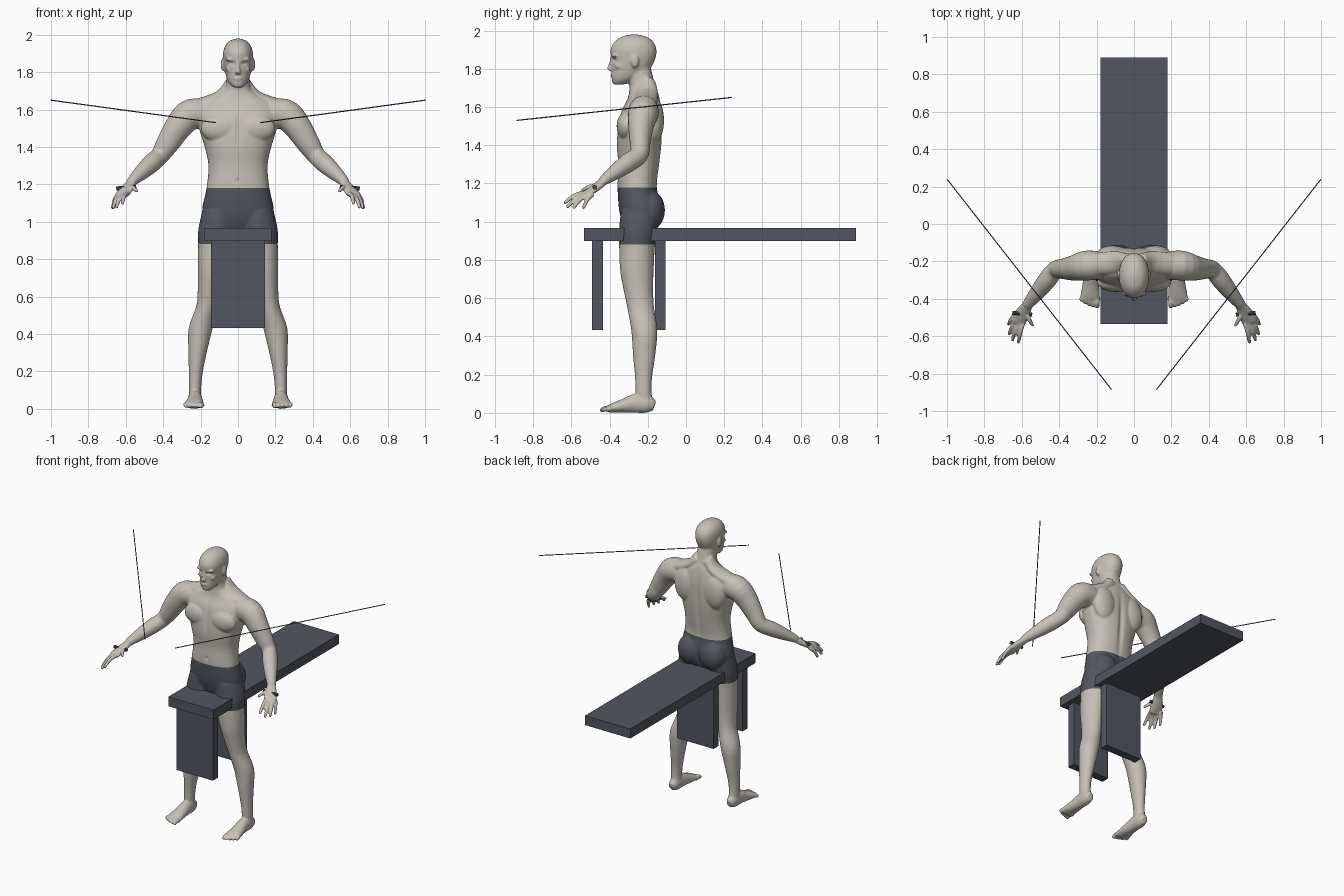
import bpy, bmesh, math
from mathutils import Vector, Matrix

cube = bpy.data.objects.get("Cube")
if cube:
    bpy.data.objects.remove(cube)


def material(name, color):
    m = bpy.data.materials.new(name)
    m.use_nodes = True
    m.diffuse_color = (*color, 1)
    bsdf = m.node_tree.nodes["Principled BSDF"]
    bsdf.inputs["Base Color"].default_value = (*color, 1)
    bsdf.inputs["Roughness"].default_value = 0.8
    return m


skin = material("warm grey skin", (0.56, 0.53, 0.47))
slate = material("dark slate", (0.085, 0.093, 0.115))


def make_object(name, bm, *mats):
    mesh = bpy.data.meshes.new(name)
    bm.to_mesh(mesh)
    bm.free()
    ob = bpy.data.objects.new(name, mesh)
    bpy.context.collection.objects.link(ob)
    for m in mats:
        mesh.materials.append(m)
    return ob


def spline(rings, steps=4):
    """Catmull-Rom interpolation through the ring tuples."""
    out = []
    for i in range(len(rings) - 1):
        p = [rings[max(i - 1, 0)], rings[i], rings[i + 1], rings[min(i + 2, len(rings) - 1)]]
        for s in range(steps):
            t = s / steps
            out.append([b + 0.5 * t * (c - a + t * (2*a - 5*b + 4*c - d + t * (3*(b - c) + d - a)))
                        for a, b, c, d in zip(*p)])
    return out + [list(rings[-1])]


def loft(bm, rings, side=1, flat=True, square=2.0, n=28):
    """Closed loft through (x, y, z, half width, half depth) rings."""
    pts = spline(rings)
    centres = [Vector(p[:3]) for p in pts]
    loops = []
    for i, p in enumerate(pts):
        if flat:
            a, b = Vector((1, 0, 0)), Vector((0, 1, 0))
        else:
            t = (centres[min(i + 1, len(pts) - 1)] - centres[max(i - 1, 0)]).normalized()
            a = t.cross(Vector((0, 0, 1))).normalized()
            b = a.cross(t)
        loop = []
        for k in range(n):
            c, s = math.cos(math.tau * k / n), math.sin(math.tau * k / n)
            v = (centres[i] + a * p[3] * math.copysign(abs(c) ** (2 / square), c)
                 + b * p[4] * math.copysign(abs(s) ** (2 / square), s))
            loop.append(bm.verts.new((v.x * side, v.y, v.z)))
        loops.append(loop)
    for l0, l1 in zip(loops, loops[1:]):
        for k in range(n):
            bm.faces.new((l0[k], l0[(k + 1) % n], l1[(k + 1) % n], l1[k]))
    bm.faces.new(loops[0])
    bm.faces.new(loops[-1])


def blob(bm, centre, size, side=1):
    mat = Matrix.Translation((centre[0] * side, *centre[1:])) @ Matrix.Diagonal((*size, 1))
    bmesh.ops.create_uvsphere(bm, u_segments=24, v_segments=16, radius=1, matrix=mat)


def finger(bm, start, end, r, side):
    a, b = Vector(start), Vector(end)
    mid = (a + b) / 2 + Vector((0.004, -0.004, 0.008))
    loft(bm, [(*a, r, r), (*mid, r, r), (*b, r * 0.8, r * 0.8)], side, False, n=12)
    blob(bm, b, (r * 0.8,) * 3, side)


body = bmesh.new()

# Torso and neck
loft(body, [(0, -.24, .96, .15, .08), (0, -.238, 1.05, .192, .11), (0, -.255, 1.18, .168, .103),
            (0, -.247, 1.3, .158, .108), (0, -.245, 1.4, .178, .117), (0, -.24, 1.5, .208, .115),
            (0, -.232, 1.58, .215, .105), (0, -.222, 1.64, .18, .085), (0, -.222, 1.68, .105, .075),
            (0, -.23, 1.72, .067, .067), (0, -.25, 1.81, .06, .065)], square=2.3, n=40)

# Head
loft(body, [(0, -.35, 1.718, .025, .03), (0, -.325, 1.745, .05, .063), (0, -.292, 1.79, .067, .096),
            (0, -.276, 1.85, .077, .115), (0, -.275, 1.9, .08, .12), (0, -.272, 1.94, .069, .102),
            (0, -.272, 1.966, .046, .068), (0, -.272, 1.979, .014, .02)], square=2.15, n=40)
# Nose, lips and chin
loft(body, [(0, -.388, 1.79, .018, .012), (0, -.397, 1.8, .016, .016),
            (0, -.393, 1.825, .009, .012), (0, -.386, 1.86, .008, .009)])
blob(body, (0, -.384, 1.768), (.025, .012, .006))
blob(body, (0, -.38, 1.757), (.022, .012, .006))
blob(body, (0, -.372, 1.735), (.022, .016, .016))

for s in (1, -1):
    # Face: brow, cheekbone and ear
    blob(body, (.034, -.372, 1.868), (.034, .018, .009), s)
    blob(body, (.045, -.352, 1.815), (.02, .02, .016), s)
    blob(body, (.081, -.268, 1.84), (.011, .022, .035), s)
    # Chest, shoulder blade, buttock and neck muscle
    blob(body, (.095, -.313, 1.5), (.105, .05, .075), s)
    blob(body, (.115, -.165, 1.53), (.085, .05, .12), s)
    blob(body, (.09, -.19, 1.06), (.092, .08, .105), s)
    loft(body, [(.03, -.2, 1.73, .04, .045), (.1, -.205, 1.665, .06, .035),
                (.24, -.22, 1.6, .06, .05)], s, False)
    # Arm
    loft(body, [(.13, -.222, 1.57, .07, .075), (.25, -.222, 1.575, .08, .083),
                (.32, -.235, 1.505, .068, .073), (.375, -.24, 1.42, .055, .062),
                (.42, -.245, 1.352, .048, .05), (.465, -.3, 1.31, .05, .05),
                (.52, -.37, 1.26, .041, .04), (.572, -.435, 1.212, .028, .025)], s, False)
    # Palm and fingers
    loft(body, [(.565, -.43, 1.214, .026, .022), (.592, -.47, 1.18, .038, .02),
                (.617, -.517, 1.147, .042, .017), (.622, -.53, 1.14, .034, .012)], s, False)
    for start, end in (((.642, -.487, 1.143), (.67, -.535, 1.075)),
                       ((.632, -.51, 1.143), (.667, -.587, 1.075)),
                       ((.612, -.525, 1.147), (.65, -.62, 1.078)),
                       ((.594, -.535, 1.153), (.617, -.632, 1.1)),
                       ((.572, -.465, 1.185), (.543, -.54, 1.165))):
        finger(body, start, end, .012, s)
    # Leg
    loft(body, [(.1, -.24, 1.06, .09, .1), (.112, -.25, .96, .1, .1), (.117, -.256, .88, .096, .094),
                (.135, -.257, .75, .08, .088), (.148, -.25, .65, .067, .078),
                (.165, -.237, .55, .058, .07), (.2, -.218, .43, .064, .068),
                (.216, -.219, .3, .049, .058), (.226, -.222, .19, .037, .045),
                (.23, -.222, .11, .033, .042), (.23, -.215, .04, .034, .044)], s)
    # Foot and toes
    loft(body, [(.23, -.165, .035, .022, .026), (.23, -.2, .046, .036, .046), (.23, -.26, .05, .038, .05),
                (.231, -.32, .038, .044, .038), (.234, -.38, .026, .052, .026),
                (.235, -.412, .019, .05, .017)], s, False)
    for i in range(5):
        x = .193 + .021 * i
        finger(body, (x, -.39, .018), (x + .003, -.44 + .004 * i * i * .5, .014),
               .015 if i == 0 else .0115, s)

bmesh.ops.recalc_face_normals(body, faces=body.faces)
figure = make_object("figure", body, skin, slate)

# Fuse the muscles and limbs into one smooth surface
remesh = figure.modifiers.new("fuse", "REMESH")
remesh.mode = "VOXEL"
remesh.voxel_size = 0.006
smooth = figure.modifiers.new("soften", "SMOOTH")
smooth.factor = 0.5
smooth.iterations = 5
bpy.context.view_layer.update()
evaluated = figure.evaluated_get(bpy.context.evaluated_depsgraph_get())
bm = bmesh.new()
bm.from_mesh(evaluated.to_mesh())
evaluated.to_mesh_clear()
figure.modifiers.clear()

# Sculpted hollows: eye sockets, navel, breastbone and spine: centre, radii, push along y
hollows = [((.033, -.385, 1.846), (.017, .04, .01), .011), ((-.033, -.385, 1.846), (.017, .04, .01), .011),
           ((0, -.36, 1.22), (.008, .04, .012), .008), ((0, -.36, 1.5), (.012, .06, .09), .008),
           ((0, -.12, 1.4), (.018, .06, .2), -.012), ((0, -.12, 1.04), (.012, .07, .07), -.02)]
for v in bm.verts:
    for c, r, push in hollows:
        d = sum(((v.co[i] - c[i]) / r[i]) ** 2 for i in range(3))
        if d < 6:
            v.co.y += push * math.exp(-d)

# Shorts as a cut colour band
hem, waist = 0.88, 1.18
for z in (hem, waist):
    bmesh.ops.bisect_plane(bm, geom=bm.verts[:] + bm.edges[:] + bm.faces[:],
                           plane_co=(0, 0, z), plane_no=(0, 0, 1))
for f in bm.faces:
    c = f.calc_center_median()
    f.material_index = int(hem < c.z < waist and abs(c.x) < 0.3)
    f.smooth = True
bm.to_mesh(figure.data)
bm.free()


def box(name, low, high):
    b = bmesh.new()
    lo, hi = Vector(low), Vector(high)
    bmesh.ops.create_cube(b, size=1, matrix=Matrix.Translation((lo + hi) / 2) @ Matrix.Diagonal((*(hi - lo), 1)))
    return make_object(name, b, slate)


def rod(name, a, b, r):
    a, b = Vector(a), Vector(b)
    m = bmesh.new()
    turn = (b - a).to_track_quat("Z", "Y").to_matrix().to_4x4()
    bmesh.ops.create_cone(m, cap_ends=True, segments=10, radius1=r, radius2=r, depth=(b - a).length,
                          matrix=Matrix.Translation((a + b) / 2) @ turn)
    return make_object(name, m, slate)


# Bench
box("bench_top", (-.18, -.534, .898), (.18, .89, .966))
box("bench_front_leg", (-.145, -.492, .433), (.145, -.435, .898))
box("bench_rear_leg", (-.145, -.163, .433), (.145, -.106, .898))

# Slanted rods and small hand grips
for s, label in ((1, "left"), (-1, "right")):
    rod(label + "_rod", (.12 * s, -.885, 1.53), (1.0 * s, .24, 1.65), .003)
    rod(label + "_hand_grip", (.545 * s, -.485, 1.185), (.65 * s, -.475, 1.178), .011)
